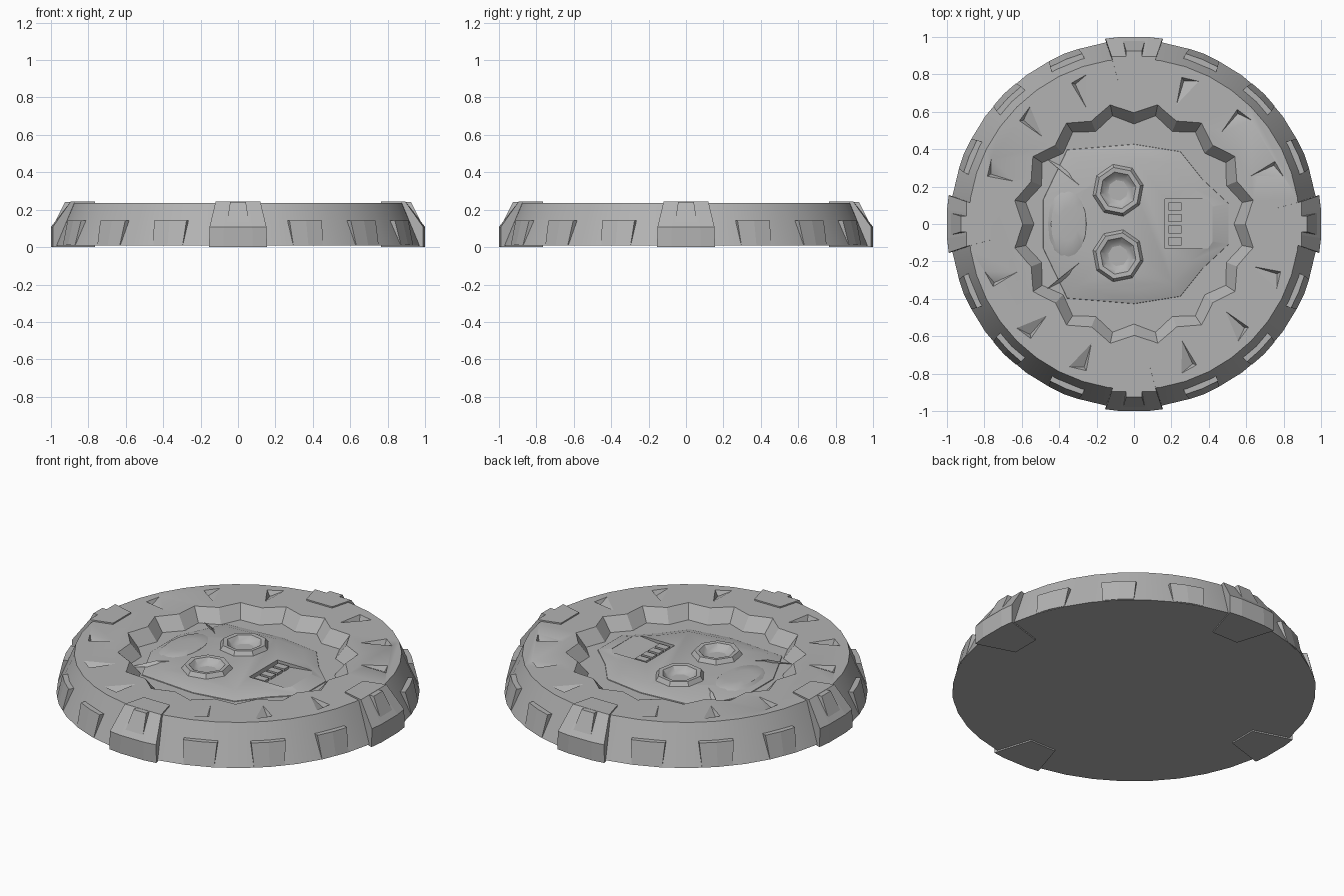
import bpy, bmesh
from math import sin, cos, pi, radians
from mathutils import Matrix, Vector

cube = bpy.data.objects.get("Cube")
if cube:
    bpy.data.objects.remove(cube)

stone = bpy.data.materials.new("stone_grey")
stone.use_nodes = True
GREY = (0.45, 0.45, 0.45, 1)
stone.diffuse_color = GREY
stone.node_tree.nodes["Principled BSDF"].inputs["Base Color"].default_value = GREY

TOP, FLOOR, CREST = 0.235, 0.16, 0.188


def finish(name, bm, smooth=30):
    bmesh.ops.recalc_face_normals(bm, faces=bm.faces)
    mesh = bpy.data.meshes.new(name)
    bm.to_mesh(mesh)
    bm.free()
    mesh.materials.append(stone)
    ob = bpy.data.objects.new(name, mesh)
    bpy.context.collection.objects.link(ob)
    if smooth:
        shade(ob, smooth)
    return ob


def shade(ob, angle):
    bpy.ops.object.select_all(action="DESELECT")
    ob.select_set(True)
    bpy.context.view_layer.objects.active = ob
    bpy.ops.object.shade_smooth_by_angle(angle=radians(angle))


def loft(name, rings, smooth=30, turn=0):
    """Closed solid through equal-length rings of points, capped at both ends."""
    bm = bmesh.new()
    rot = Matrix.Rotation(turn, 3, "Z")
    loops = [[bm.verts.new(rot @ Vector(p)) for p in ring] for ring in rings]
    n = len(loops[0])
    for a, b in zip(loops, loops[1:]):
        for i in range(n):
            j = (i + 1) % n
            bm.faces.new((a[i], a[j], b[j], b[i]))
    bm.faces.new(loops[0][::-1])
    bm.faces.new(loops[-1])
    return finish(name, bm, smooth)


def circle(n, r, z, cx=0, cy=0, sx=1, sy=1, start=0):
    return [(cx + sx * r * cos(start + 2 * pi * i / n),
             cy + sy * r * sin(start + 2 * pi * i / n), z) for i in range(n)]


def box(name, x, y, z, turn=0):
    """Box from (low, high) ranges."""
    ring = [(x[0], y[0]), (x[1], y[0]), (x[1], y[1]), (x[0], y[1])]
    return loft(name, [[(a, b, h) for a, b in ring] for h in z], 0, turn)


def cut(target, cutters):
    for cutter in cutters:
        cutter.hide_render = True
        mod = target.modifiers.new("cut", "BOOLEAN")
        mod.operation, mod.solver, mod.object = "DIFFERENCE", "EXACT", cutter
        bpy.ops.object.select_all(action="DESELECT")
        target.select_set(True)
        bpy.context.view_layer.objects.active = target
        bpy.ops.object.modifier_apply(modifier=mod.name)
        bpy.data.objects.remove(cutter)
    shade(target, 30)


# Round base with sloping rim
base = loft("base_disc", [circle(40, 0.982, 0.008), circle(40, 0.885, TOP)])


# Sixteen-pointed star recess with sloping walls
def star(tip, valley, z):
    return [((tip if i % 2 else valley) * cos(i * pi / 16),
             (tip if i % 2 else valley) * sin(i * pi / 16), z) for i in range(32)]


slope = 0.06 / (TOP - FLOOR)
lift = 0.02
cutters = [loft("recess_cutter", [star(0.59, 0.535, FLOOR),
           star(0.65 + slope * lift, 0.595 + slope * lift, TOP + lift)], 0)]

# Chipped wedge grooves around the upper face
spots = [q * pi / 2 + radians(a) for q in range(4) for a in (21, 45, 69)]
for ang in spots:
    bm = bmesh.new()
    rot = Matrix.Rotation(ang, 3, "Z")
    v = [bm.verts.new(rot @ Vector(p)) for p in (
        (0.66, 0.015, TOP + 0.004), (0.825, 0.045, TOP + 0.004),
        (0.84, -0.06, TOP + 0.004), (0.81, 0.025, TOP - 0.03))]
    for i in range(4):
        bm.faces.new(v[:i] + v[i + 1:])
    cutters.append(finish("groove_cutter", bm, 0))
cut(base, cutters)

# Raised blocks on the rim
for k, ang in enumerate([q * pi / 2 + radians(a) for q in range(4) for a in (22.5, 45, 67.5)]):
    loft(f"rim_block_{k + 1}", [
        [(r0, -w, z), (r1, -w, z), (r1 + 0.006, 0, z), (r1, w, z), (r0, w, z)]
        for r0, r1, w, z in ((0.85, 0.978, 0.085, 0.012), (0.85, 0.947, 0.094, 0.142))],
        0, ang)

# Four clamps gripping the rim, each with a central rib
clamp_profile = [(0.765, 0, 0.085), (0.99, 0, 0.155), (0.99, 0.108, 0.152),
                 (0.895, 0.243, 0.12), (0.765, 0.243, 0.085)]
for k in range(4):
    ang = k * pi / 2
    loft(f"clamp_{k + 1}", [
        [(r + (0.01 if r > 0.95 and abs(s) < 0.6 else 0), s * w, z) for r, z, w in clamp_profile]
        for s in (-1, -0.5, 0.5, 1)], 0, ang)
    loft(f"clamp_rib_{k + 1}", [
        [(0.88, -w, z), (r, -w, z), (r, w, z), (0.88, w, z)]
        for r, w, z in ((0.992, 0.062, 0.108), (0.925, 0.042, 0.242))], 0, ang)

# Low carved skull on the recess floor, crown toward -x
half = [(-0.49, 0.13), (-0.36, 0.40), (0, 0.43), (0.25, 0.39), (0.37, 0.24), (0.51, 0.11)]
outline = half + [(x, -y) for x, y in reversed(half)]
skull = loft("skull_relief", [
    [(x * s, y * s, z) for x, y in outline]
    for s, z in ((1, FLOOR - 0.01), (0.99, FLOOR + 0.004), (0.82, CREST))])

# Mouth hollow, deep under the nose and fading toward the chin
mouth = [(0.165, 0.22), (0.165, 0.163), (0.25, 0.167), (0.42, 0.186), (0.42, 0.22)]
mouth_cutter = loft("mouth_cutter", [[(x, y, z) for x, z in mouth] for y in (-0.13, 0.135)], 0)

# Eye hollows
eye_cutters = [loft("eye_cutter", [circle(8, 0.09, FLOOR + 0.006, -0.085, y),
                                   circle(8, 0.09, 0.23, -0.085, y)], 0) for y in (0.18, -0.17)]
cut(skull, [mouth_cutter] + eye_cutters)

# Teeth
for k in range(4):
    y = -0.092 + k * 0.062
    box(f"tooth_{k + 1}", (0.185, 0.255), (y - 0.022, y + 0.022), (FLOOR, 0.182))

# Eight-sided eye rings with dished centres
for side, y in (("left", 0.18), ("right", -0.17)):
    s = 1 if y > 0 else -1
    profile = ((0.15, CREST - 0.012), (0.125, 0.212), (0.1, 0.21),
               (0.075, 0.183), (0.045, 0.172))
    loft(f"eye_ring_{side}", [circle(8, r, z, -0.085, y, 0.97, 1, s * 0.2)
                              for r, z in profile])

# Brow swelling and the two cracks beside it
loft("brow", [circle(16, r, z, -0.35, 0, 0.55, 1)
              for r, z in ((0.2, CREST - 0.012), (0.17, CREST + 0.002), (0.09, CREST + 0.006))])
for side, s in (("left", 1), ("right", -1)):
    bm = bmesh.new()
    v = [bm.verts.new(p) for p in (
        (-0.47, s * 0.35, FLOOR + 0.002), (-0.27, s * 0.19, CREST - 0.002),
        (-0.33, s * 0.28, FLOOR + 0.01), (-0.36, s * 0.26, CREST + 0.006))]
    for i in range(4):
        bm.faces.new(v[:i] + v[i + 1:])
    finish(f"crack_ridge_{side}", bm, 0)
